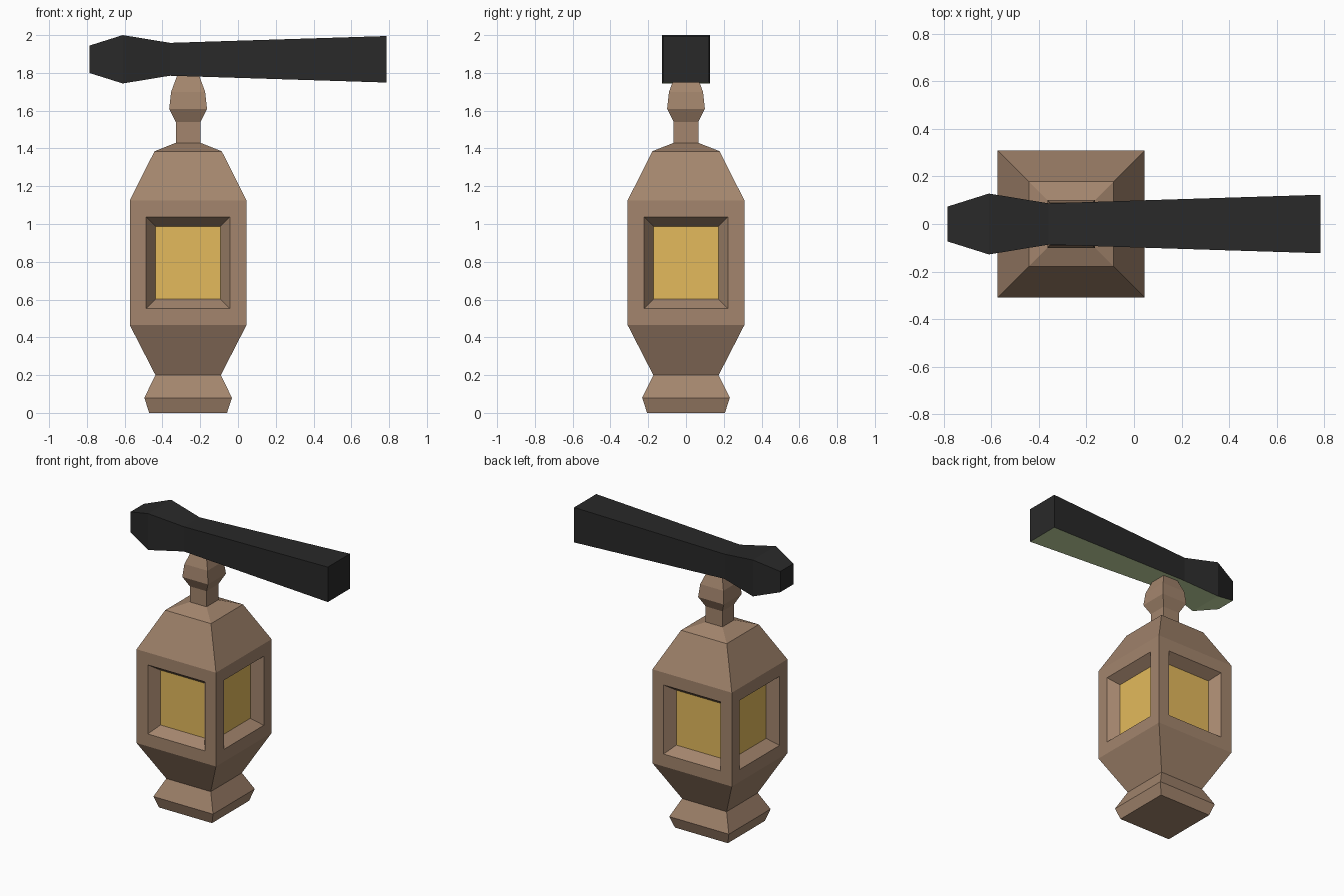
import bpy, bmesh
from mathutils import Vector

if "Cube" in bpy.data.objects:
    bpy.data.objects.remove(bpy.data.objects["Cube"])


def material(name, rgb):
    m = bpy.data.materials.new(name)
    m.diffuse_color = (*rgb, 1.0)
    m.use_nodes = True
    m.node_tree.nodes["Principled BSDF"].inputs["Base Color"].default_value = m.diffuse_color
    return m


wood = material("brown_wood", (0.367, 0.235, 0.153))
glass = material("amber_glass", (0.77, 0.49, 0.107))
black = material("black_beam", (0.022, 0.022, 0.022))
green = material("pale_green", (0.57, 0.71, 0.38))


def square_stack(sections, origin, along, u, v):
    """Closed solid through square sections (half width, position) on an axis."""
    bm = bmesh.new()
    o, a, u, v = (Vector(t) for t in (origin, along, u, v))
    rings = [[bm.verts.new(o + a * p + u * (h * i) + v * (h * j))
              for i, j in ((-1, -1), (1, -1), (1, 1), (-1, 1))]
             for h, p in sections]
    for lo, hi in zip(rings, rings[1:]):
        for k in range(4):
            n = (k + 1) % 4
            bm.faces.new((lo[k], lo[n], hi[n], hi[k]))
    bm.faces.new(rings[0][::-1])
    bm.faces.new(rings[-1])
    bmesh.ops.recalc_face_normals(bm, faces=bm.faces[:])
    bm.normal_update()
    return bm


def finish(bm, name, mats):
    me = bpy.data.meshes.new(name)
    bm.to_mesh(me)
    bm.free()
    for m in mats:
        me.materials.append(m)
    ob = bpy.data.objects.new(name, me)
    bpy.context.collection.objects.link(ob)
    return ob


CX = -0.264  # lantern axis
X, Y, Z = (1, 0, 0), (0, 1, 0), (0, 0, 1)

# Lantern body: foot, flared bowl, window band and roof
body = square_stack([(0.206, 0), (0.232, 0.08), (0.173, 0.2), (0.309, 0.465),
                     (0.309, 1.125), (0.178, 1.385), (0.065, 1.43)],
                    (CX, 0, 0), Z, X, Y)

# Recessed windows on the four upright faces
panes = [f for f in body.faces if abs(f.normal.z) < 0.01]
bmesh.ops.inset_individual(body, faces=panes, thickness=0.087, use_even_offset=True)
body.normal_update()
bmesh.ops.inset_individual(body, faces=panes, thickness=0.05, depth=-0.07,
                           use_even_offset=True)
for f in panes:
    f.material_index = 1
finish(body, "lantern_body", [wood, glass])

# Neck and finial holding the lantern under the beam
finial = square_stack([(0.065, 1.42), (0.065, 1.54), (0.1, 1.61),
                       (0.09, 1.7), (0.053, 1.8)], (CX, 0, 0), Z, X, Y)
finish(finial, "neck_finial", [wood])

# Beam with a shaped head, underside in green
beam = square_stack([(0.073, -0.785), (0.128, -0.61), (0.087, -0.36), (0.123, 0.785)],
                    (0, 0, 1.872), X, Y, Z)
for f in beam.faces:
    f.material_index = 1 if f.normal.z < -0.7 else 0
finish(beam, "beam", [black, green])
